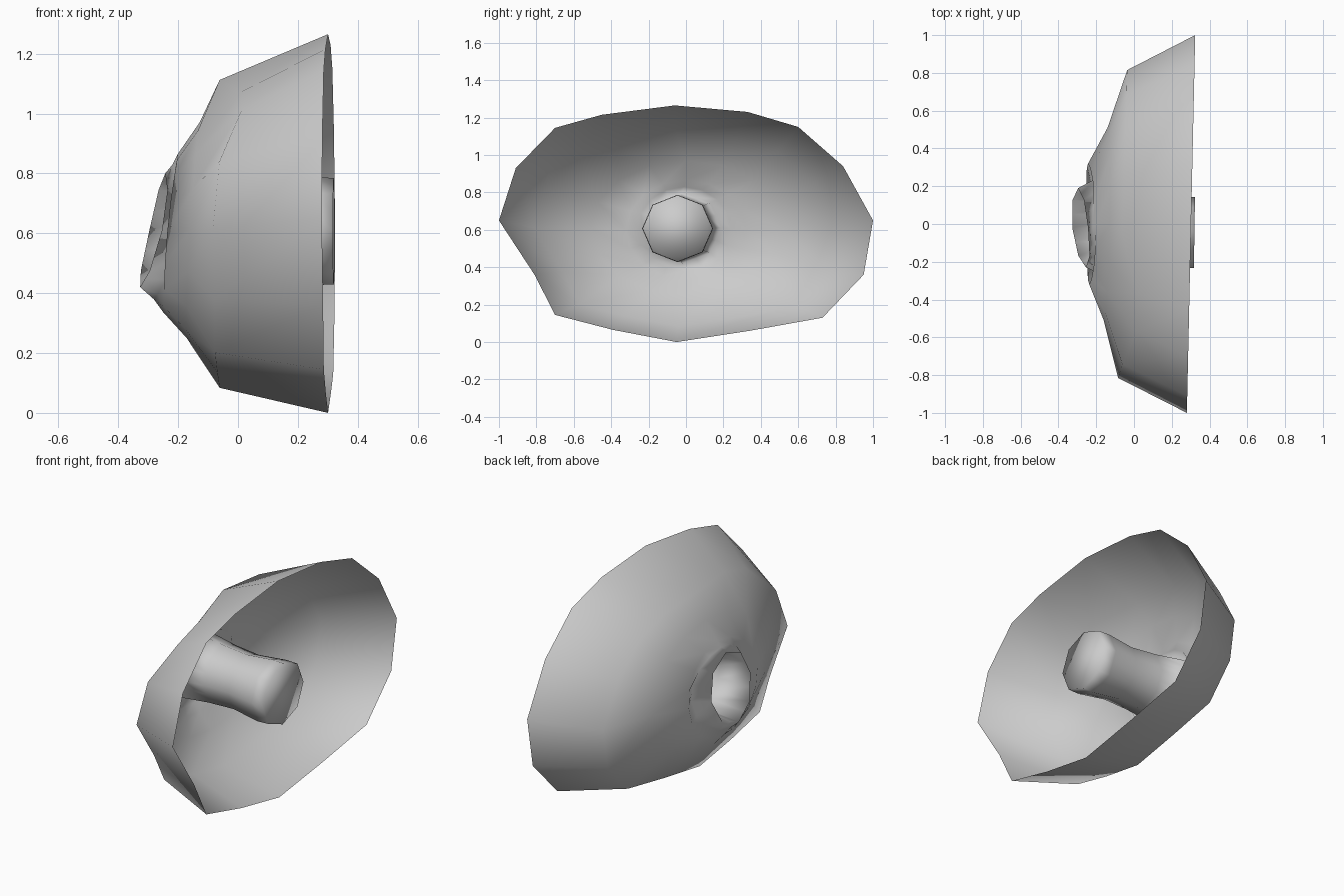
import bpy, bmesh, math

if "Cube" in bpy.data.objects:
    bpy.data.objects.remove(bpy.data.objects["Cube"])

# 16-sided open rim outline (y, z), counter-clockwise seen from +x
RIM = [(1, .65), (.84, .94), (.6, 1.15), (.33, 1.23), (-.06, 1.265), (-.45, 1.215),
       (-.7, 1.145), (-.91, .93), (-1, .65), (-.81, .36), (-.7, .145), (-.39, .065),
       (-.05, 0), (.34, .06), (.73, .13), (.95, .36)]
N = len(RIM)


def ellipse(cy, cz, ry, rz, x0, sy=0, sz=0, dip=0, n=N):
    """Tilted ring: x varies linearly with y and z; dip sinks the two sides."""
    pts = []
    for i in range(n):
        a = 2 * math.pi * i / n
        y, z = ry * math.cos(a), rz * math.sin(a)
        pts.append((x0 + sy * y + sz * z + dip * math.cos(a) ** 2, cy + y, cz + z))
    return pts


def octagon(*args):
    """Eight-sided ring with edge midpoints, so it joins the 16-sided shell."""
    p = ellipse(*args, n=8)
    out = []
    for i in range(8):
        q = p[(i + 1) % 8]
        out += [p[i], tuple((a + b) / 2 for a, b in zip(p[i], q))]
    return out


def loft(name, rings, cap=False):
    bm = bmesh.new()
    loops = [[bm.verts.new(c) for c in r] for r in rings]
    for a, b in zip(loops, loops[1:]):
        n = len(a)
        for i in range(n):
            j = (i + 1) % n
            bm.faces.new((a[i], a[j], b[j], b[i]))
    if cap:
        bm.faces.new(loops[-1])
    bmesh.ops.recalc_face_normals(bm, faces=bm.faces)
    for f in bm.faces:
        f.smooth = True
    me = bpy.data.meshes.new(name)
    bm.to_mesh(me)
    bm.free()
    ob = bpy.data.objects.new(name, me)
    bpy.context.collection.objects.link(ob)
    return ob


# Shoulder ring, dented inwards at one upper corner
shoulder = []
for i, (y, z) in enumerate(RIM):
    dent = {5: .08, 6: .09, 7: .02}.get(i, 0)
    shoulder.append((-.06 + .024 * y + dent, y * .815, .6 + (z - .635) * .813))

# Outer flare, sloping shoulder, shallow groove, lip, then closed inner tube
rings = [
    [(.302 + .022 * y, y, z) for y, z in RIM],
    shoulder,
    ellipse(0, .61, .51, .36, -.15, .02, .06),
    ellipse(0, .60, .32, .265, -.225, -.01, .09, -.015),
    ellipse(-.01, .605, .25, .225, -.25, -.03, .14, .055),
    octagon(-.02, .61, .21, .19, -.285, -.10, .22, .01),
    octagon(-.03, .61, .175, .17, -.08),
    octagon(-.04, .61, .165, .16, .08),
    octagon(-.045, .607, .19, .18, .25),
    octagon(-.045, .607, .187, .178, .32, .015),
]
loft("flared_shell_with_inner_tube", rings, cap=True)
